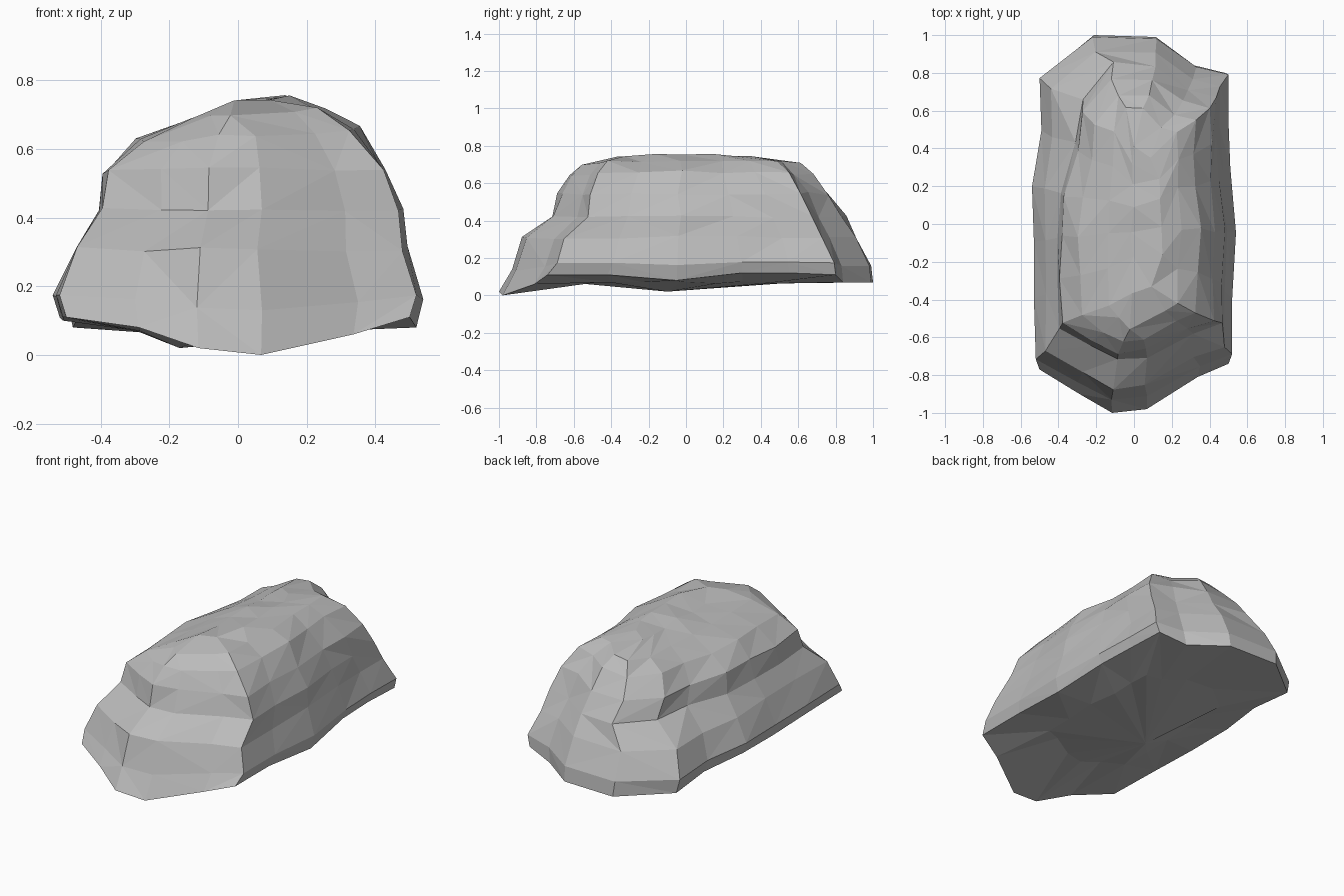
import bpy
import bmesh
import random
from mathutils import Vector

default_cube = bpy.data.objects.get("Cube")
if default_cube:
    bpy.data.objects.remove(default_cube, do_unlink=True)

random.seed(7)

# Footprint of the boulder, anticlockwise from the front: x, y, height of lower rim
FOOTPRINT = [
    (-.12, -1, .02), (.07, -.98, 0), (.35, -.81, .06), (.52, -.74, .11),
    (.52, -.42, .11), (.54, -.05, .08), (.51, .3, .12), (.5, .55, .12),
    (.5, .8, .11), (.33, .84, .07), (.12, .99, .07), (-.22, 1, .07),
    (-.5, .78, .08), (-.49, .5, .1), (-.54, .2, .11), (-.53, -.1, .1),
    (-.53, -.42, .11), (-.52, -.77, .11), (-.3, -.9, .08),
]

# Horizontal layers: height, reach to -x, +x, front and back
LAYERS = [
    (.08, .51, .51, 1, 1),
    (.17, .53, .53, .93, .99),
    (.31, .47, .49, .87, .92),
    (.42, .4, .47, .72, .85),
    (.54, .39, .43, .68, .77),
    (.64, .29, .34, .63, .68),
    (.7, .14, .24, .56, .62),
    (.735, .01, .15, .4, .42),
]
HALF_WIDTH = .53
LEDGE = 3


def wobble(amount):
    return random.uniform(-amount, amount)


def layer_point(level, x, y, rim):
    """Shrink one footprint point to the reach of a layer."""
    z, x_neg, x_pos, front, back = LAYERS[level]
    px = x * (x_pos if x > 0 else x_neg) / HALF_WIDTH
    py = y * (back if y > 0 else front)
    if level == 0:
        return Vector((px, py, rim))
    if level == 1:
        return Vector((px, py, z + (rim - .1) * .4))
    # the upper block draws in at the back, on the -x side
    if level >= LEDGE and x < 0 < y:
        px *= 1 - .4 * py
    # the crown leans up towards +x
    z += .1 * px * max(0, z - .5) / .25
    return Vector((px + wobble(.01), py + wobble(.01), z + wobble(.009)))


def add_wall(bm, lower, upper):
    """Join two rings with triangles, the diagonals alternating at random."""
    count = len(lower)
    for i in range(count):
        j = (i + 1) % count
        a, b, c, d = lower[i], lower[j], upper[j], upper[i]
        if random.random() < .5:
            triangles = ((a, b, c), (a, c, d))
        else:
            triangles = ((a, b, d), (b, c, d))
        for triangle in triangles:
            bm.faces.new(triangle)


def build_boulder():
    bm = bmesh.new()
    rings = [[bm.verts.new(layer_point(level, *p)) for p in FOOTPRINT]
             for level in range(len(LAYERS))]
    for lower, upper in zip(rings, rings[1:]):
        add_wall(bm, lower, upper)

    # Uneven underside around a low hump
    inner = [bm.verts.new((x * .55, y * .55, .07 + wobble(.008)))
             for x, y, rim in FOOTPRINT]
    add_wall(bm, inner, rings[0])
    hump = bm.verts.new((-.17, -.1, .02))
    for a, b in zip(inner, inner[1:] + inner[:1]):
        bm.faces.new((b, a, hump))

    # Crown: merge crowded points into broad facets and close the top
    crown = rings[-1] + rings[-2]
    bmesh.ops.remove_doubles(bm, verts=crown, dist=.075)
    rim_edges = [edge for edge in bm.edges if edge.is_boundary]
    bmesh.ops.holes_fill(bm, edges=rim_edges, sides=0)
    bmesh.ops.triangulate(bm, faces=bm.faces[:])

    bmesh.ops.recalc_face_normals(bm, faces=bm.faces[:])
    mesh = bpy.data.meshes.new("boulder")
    bm.to_mesh(mesh)
    bm.free()
    for polygon in mesh.polygons:
        polygon.use_smooth = False
    boulder = bpy.data.objects.new("boulder", mesh)
    bpy.context.collection.objects.link(boulder)
    return boulder


# Plain stone colour
stone = bpy.data.materials.new("stone_grey")
stone.use_nodes = True
grey = (.5, .5, .5, 1)
stone.diffuse_color = grey
for node in stone.node_tree.nodes:
    if node.type == "BSDF_PRINCIPLED":
        node.inputs["Base Color"].default_value = grey
        node.inputs["Roughness"].default_value = .9

build_boulder().data.materials.append(stone)
